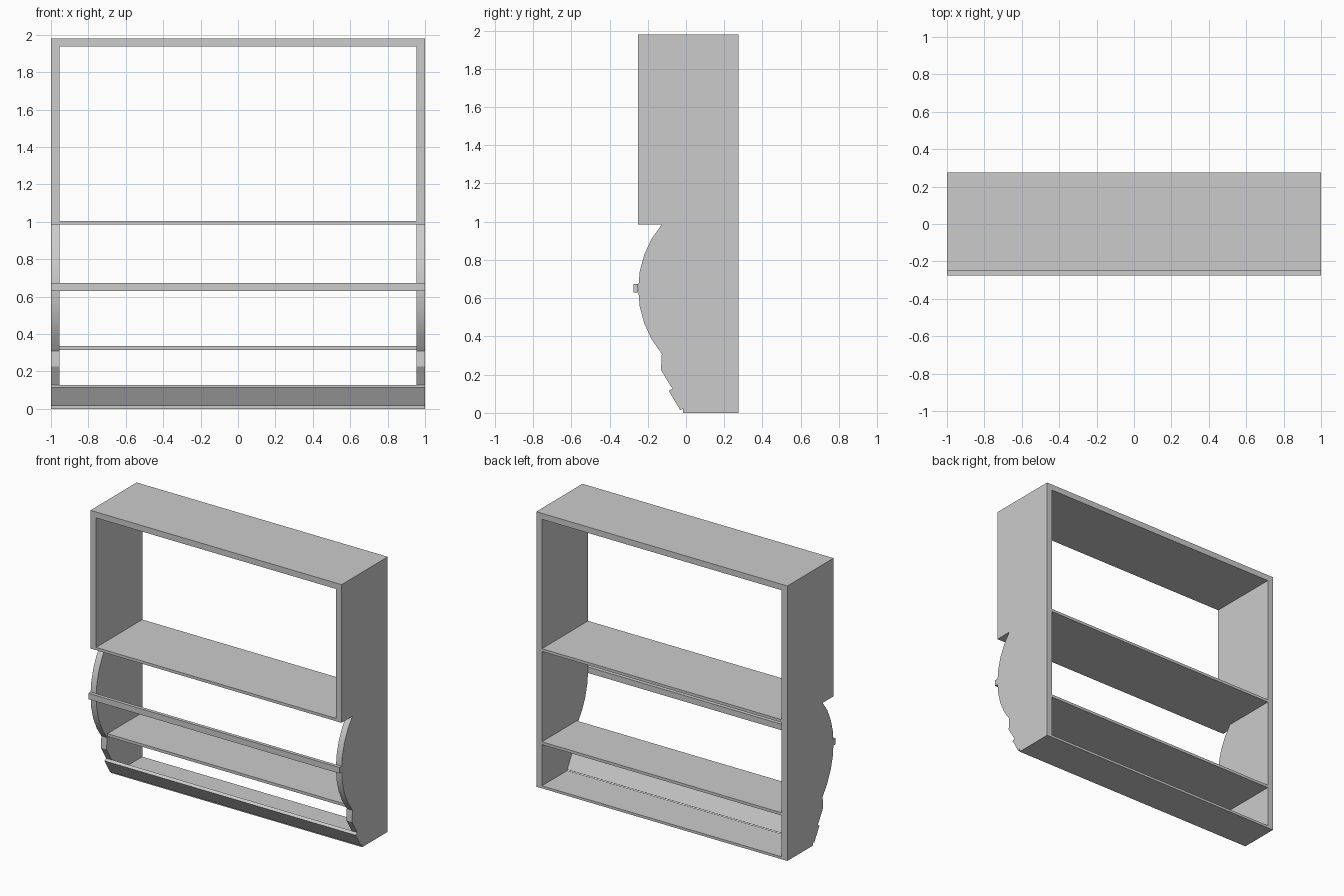
import bpy, bmesh, math

if "Cube" in bpy.data.objects:
    bpy.data.objects.remove(bpy.data.objects["Cube"])


def extrude_profile(name, points, x0, x1, smooth=False):
    """Extrude a closed (y, z) outline along x from x0 to x1."""
    bm = bmesh.new()
    face = bm.faces.new([bm.verts.new((x0, y, z)) for y, z in points])
    out = bmesh.ops.extrude_face_region(bm, geom=[face])
    verts = [g for g in out["geom"] if isinstance(g, bmesh.types.BMVert)]
    bmesh.ops.translate(bm, verts=verts, vec=(x1 - x0, 0, 0))
    bmesh.ops.recalc_face_normals(bm, faces=bm.faces)
    mesh = bpy.data.meshes.new(name)
    bm.to_mesh(mesh)
    bm.free()
    obj = bpy.data.objects.new(name, mesh)
    bpy.context.collection.objects.link(obj)
    if smooth:
        bpy.ops.object.select_all(action='DESELECT')
        obj.select_set(True)
        bpy.context.view_layer.objects.active = obj
        bpy.ops.object.shade_smooth_by_angle(angle=math.radians(25))
    return obj


def board(name, half_width, y0, y1, z0, z1):
    return extrude_profile(name, [(y0, z0), (y1, z0), (y1, z1), (y0, z1)],
                           -half_width, half_width)


BACK, FRONT, TOP = 0.275, -0.25, 1.98
INNER = 0.955

# Side panels: square upper part, bowed middle, stepped foot
R, ZC = 0.528, 0.648
bow = [(FRONT + R * (1 - math.cos(math.radians(a))), ZC + R * math.sin(math.radians(a)))
       for a in range(40, -41, -10)]
bow[0] = (bow[0][0], 0.985)
profile = [(BACK, 0), (BACK, TOP), (FRONT, TOP), (FRONT, 0.985)] + bow + [
    (-0.131, 0.225), (-0.07, 0.124), (-0.016, 0.025), (-0.016, 0)]
extrude_profile("side_panel_right", profile, INNER, 1.0, smooth=True)
extrude_profile("side_panel_left", profile, -1.0, -INNER, smooth=True)

# Top board and shelves
board("top_board", INNER, FRONT, BACK, 1.937, TOP)
board("middle_shelf", INNER, FRONT, BACK, 0.985, 1.005)
board("lower_shelf", INNER, -0.122, BACK, 0.315, 0.335)
board("bottom_board", INNER, -0.016, BACK, 0, 0.018)

# Front retaining rail
board("front_rail", 1.0, -0.275, FRONT, 0.63, 0.673)

# Slanted board across the foot
extrude_profile("slanted_front_board",
                [(-0.03, 0.014), (-0.012, 0.025), (-0.07, 0.127), (-0.09, 0.115)],
                -1.0, 1.0)
